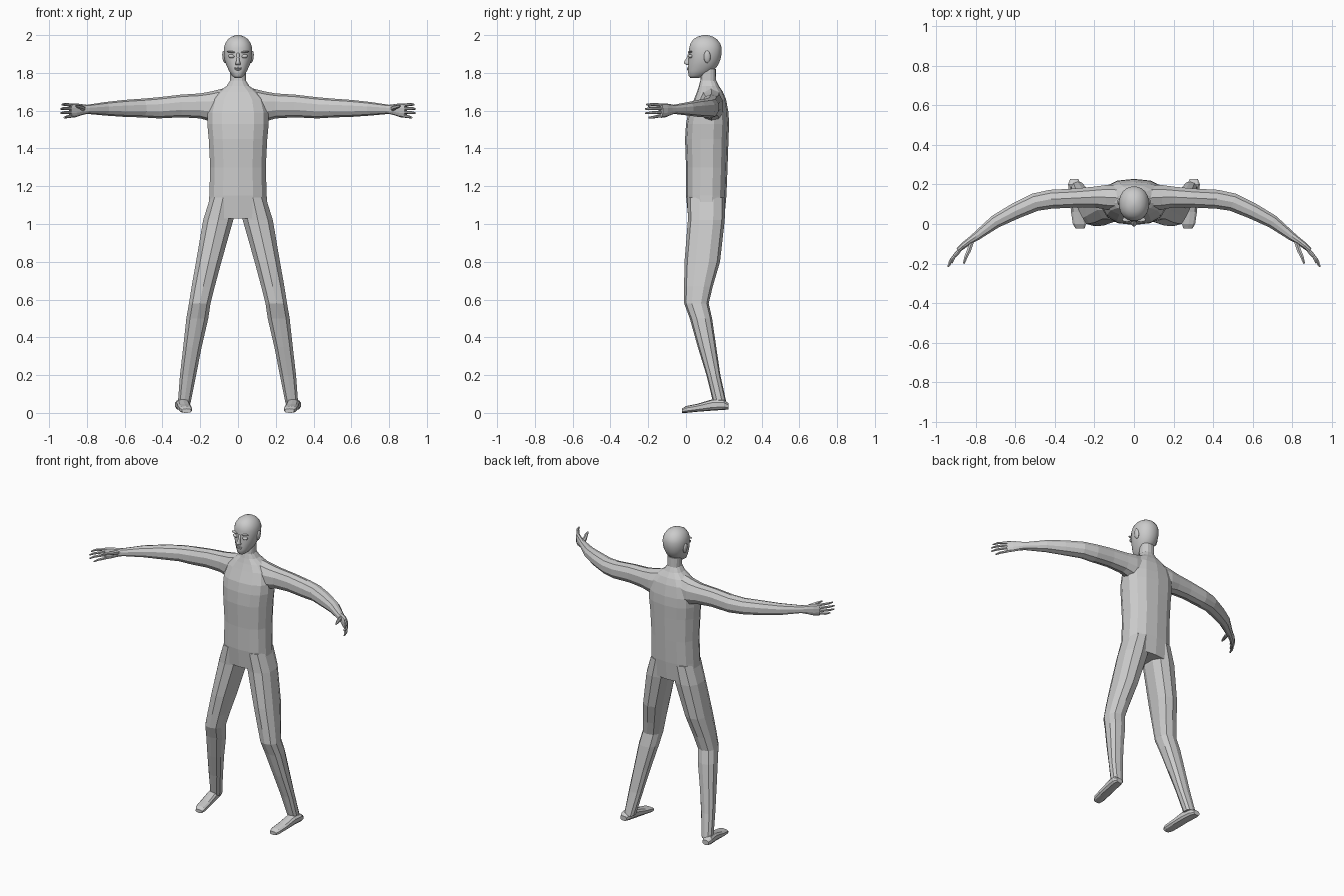
import bpy, bmesh, math
from mathutils import Vector, Matrix


def power(t, e):
    return math.copysign(abs(t) ** (2 / e), t)


def loft(name, rings, n=12, e=2.4, smooth=False):
    """Closed skin over rings of (centre, half-axis u, half-axis v)."""
    bm = bmesh.new()
    loops = []
    for c, u, v in rings:
        loop = []
        for i in range(n):
            a = 2 * math.pi * (i + 0.5) / n
            p = Vector(c) + Vector(u) * power(math.cos(a), e) + Vector(v) * power(math.sin(a), e)
            loop.append(bm.verts.new(p))
        loops.append(loop)
    for a, b in zip(loops, loops[1:]):
        for i in range(n):
            j = (i + 1) % n
            bm.faces.new((a[i], a[j], b[j], b[i]))
    bm.faces.new(loops[0])
    bm.faces.new(loops[-1])
    return finish(bm, name, smooth)


def finish(bm, name, smooth):
    bmesh.ops.recalc_face_normals(bm, faces=bm.faces)
    for f in bm.faces:
        f.smooth = smooth
    me = bpy.data.meshes.new(name)
    bm.to_mesh(me)
    bm.free()
    ob = bpy.data.objects.new(name, me)
    bpy.context.collection.objects.link(ob)
    return ob


def level(z, x0, x1, y0, y1, s=1):
    """Horizontal ring from its extents."""
    return ((s * (x0 + x1) / 2, (y0 + y1) / 2, z), ((x1 - x0) / 2, 0, 0), (0, (y1 - y0) / 2, 0))


def along(path, s):
    """Rings square to a path of (x, y, z, width, height), mirrored by s."""
    pts = [Vector((s * p[0], p[1], p[2])) for p in path]
    rings = []
    for i, p in enumerate(path):
        t = pts[min(i + 1, len(pts) - 1)] - pts[max(i - 1, 0)]
        side = Vector((-t.y, t.x, 0)).normalized()
        rings.append((pts[i], side * p[3] / 2, (0, 0, p[4] / 2)))
    return rings


def ball(name, loc, size, rot=0, seg=12):
    bm = bmesh.new()
    bmesh.ops.create_uvsphere(bm, u_segments=seg, v_segments=seg // 2 + 2, radius=1)
    m = Matrix.Translation(loc) @ Matrix.Rotation(rot, 4, 'Y') @ Matrix.Diagonal((*size, 1))
    bmesh.ops.transform(bm, matrix=m, verts=bm.verts)
    return finish(bm, name, True)


# Torso with sloped shoulders and neck
torso = [(1.03, .165, .012, .203), (1.15, .155, 0, .214), (1.30, .150, 0, .22),
         (1.45, .158, -.005, .225), (1.53, .166, 0, .228), (1.59, .165, .012, .225),
         (1.66, .145, .042, .212), (1.70, .105, .058, .195), (1.73, .062, .068, .175),
         (1.76, .042, .076, .16), (1.82, .042, .08, .158)]
body = loft("body", [level(z, -h, h, a, b) for z, h, a, b in torso], 14, 2.5)

# Limb profiles
leg = [(1.14, .008, .150, .008, .207), (1.02, .022, .188, .01, .205), (.80, .085, .225, -.008, .18),
       (.67, .120, .248, -.01, .142), (.58, .143, .262, -.01, .12), (.50, .155, .276, .02, .138),
       (.35, .19, .292, .062, .16), (.20, .22, .309, .108, .182), (.05, .25, .32, .145, .215)]
arm = [(.08, .132, 1.625, .13, .185), (.14, .135, 1.622, .13, .16), (.20, .136, 1.625, .11, .132),
       (.30, .131, 1.625, .10, .12), (.42, .125, 1.615, .10, .112), (.50, .110, 1.614, .095, .10),
       (.60, .065, 1.612, .085, .09), (.70, .012, 1.61, .07, .072), (.80, -.065, 1.607, .045, .048),
       (.83, -.085, 1.605, .035, .06), (.86, -.108, 1.602, .033, .074), (.888, -.132, 1.60, .025, .076)]
foot = [(.226, .302, .022, .018, .05), (.20, .30, .034, .016, .07), (.14, .291, .035, .012, .072),
        (.06, .283, .036, .006, .048), (0, .276, .034, 0, .036), (-.022, .272, .024, 0, .022)]

parts = []
for s, side in ((1, "left"), (-1, "right")):
    parts.append(loft(side + "_leg", [level(*r, s) for r in leg], 10))
    parts.append(loft(side + "_arm", along(arm, s), 10, 2.2))
    parts.append(loft(side + "_foot", [((s * x, y, (a + b) / 2), (w, 0, 0), (0, 0, (b - a) / 2))
                                       for y, x, w, a, b in foot], 10, 2.8))
    # Four fanned fingers, curling forwards
    for k in range(4):
        o = 1.5 - k
        r = (0, .007, .006, -.012)[k]
        loft(f"{side}_finger_{k + 1}", along([
            (.872, -.118, 1.60 + o * .018, .018, .018),
            (.895 + r * .5, -.148, 1.601 + o * .020, .017, .017),
            (.920 + r, -.178 - r, 1.60 + o * .022, .016, .015),
            (.932 + r, -.210 - r, 1.598 + o * .023, .009, .009)], s), 6, 2)
    # Thumb
    loft(side + "_thumb", along([
        (.818, -.085, 1.61, .026, .03), (.832, -.130, 1.617, .024, .024),
        (.848, -.165, 1.622, .02, .02), (.860, -.200, 1.624, .010, .010)], s), 6, 2)
    # Eye, brow and ear
    ball(side + "_eye", (s * .035, .024, 1.888), (.018, .014, .010), s * -.1)
    ball(side + "_brow", (s * .036, .022, 1.911), (.024, .012, .005), s * -.12)
    ball(side + "_ear", (s * .073, .112, 1.885), (.010, .018, .033), s * .12)

# Weld limbs into one skin
bpy.context.view_layer.objects.active = body
for p in parts:
    mod = body.modifiers.new("join", 'BOOLEAN')
    mod.operation = 'UNION'
    mod.solver = 'EXACT'
    mod.object = p
    bpy.ops.object.modifier_apply(modifier=mod.name)
    bpy.data.objects.remove(p)

# Head
head = [(1.774, .018, .022, .07), (1.785, .032, .013, .10), (1.81, .048, .010, .145),
        (1.84, .062, .011, .17), (1.87, .072, .013, .183), (1.90, .076, .015, .189),
        (1.93, .076, .016, .19), (1.955, .069, .022, .183), (1.978, .054, .038, .165),
        (1.992, .034, .062, .142), (2.0, .010, .09, .115)]
loft("head", [level(z, -h, h, a, b) for z, h, a, b in head], 20, 2.15, True)

# Nose and lips
nose = [(1.842, .013, .002, .03), (1.85, .016, -.013, .03), (1.858, .011, -.013, .03),
        (1.88, .007, .002, .03), (1.905, .008, .012, .03)]
loft("nose", [level(z, -h, h, a, b) for z, h, a, b in nose], 8, 2, True)
ball("upper_lip", (0, .012, 1.826), (.021, .008, .004))
ball("lower_lip", (0, .012, 1.818), (.017, .008, .005))
